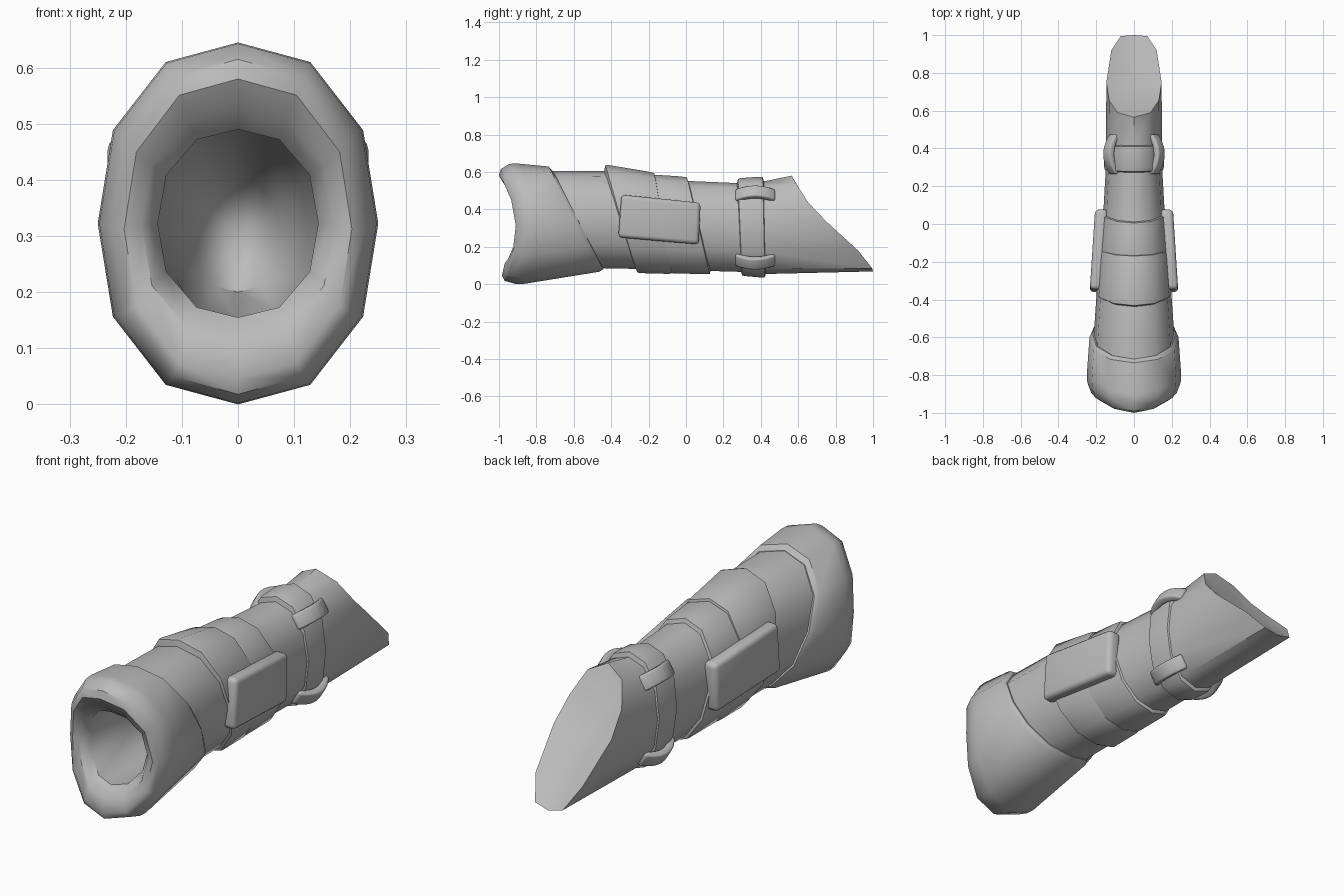
import bpy, bmesh, math
from mathutils import Vector

cube = bpy.data.objects.get("Cube")
if cube:
    bpy.data.objects.remove(cube, do_unlink=True)

gray = bpy.data.materials.new("neutral_gray")
gray.use_nodes = True
gray.diffuse_color = (0.5, 0.5, 0.5, 1)
gray.node_tree.nodes["Principled BSDF"].inputs["Base Color"].default_value = (0.5, 0.5, 0.5, 1)

N = 12
ANGLES = [2 * math.pi * i / N for i in range(N)]

# Sleeve profile: y, top z, bottom z, half width
BODY = [(-0.80, 0.605, 0.060, 0.222), (-0.62, 0.605, 0.078, 0.215),
        (-0.44, 0.605, 0.085, 0.203), (-0.20, 0.565, 0.080, 0.185),
        (0.00, 0.552, 0.074, 0.166), (0.28, 0.540, 0.066, 0.150),
        (0.42, 0.550, 0.054, 0.149), (0.565, 0.580, 0.057, 0.147),
        (0.75, 0.580, 0.062, 0.146), (1.00, 0.580, 0.068, 0.144)]


def body_at(y):
    """Interpolated top, bottom and half width of the sleeve."""
    for a, b in zip(BODY, BODY[1:]):
        if y <= b[0]:
            t = max(0, (y - a[0]) / (b[0] - a[0]))
            return [a[k] + (b[k] - a[k]) * t for k in (1, 2, 3)]
    return BODY[-1][1:]


def point(a, y, top, bottom, half):
    """Point on a slightly squared twelve-sided oval."""
    k = 1.0 if abs(math.sin(2 * a)) < 0.01 else 1.03
    return Vector((half * k * math.sin(a), y,
                   (top + bottom) / 2 + (top - bottom) / 2 * k * math.cos(a)))


def oval(y_of, top, bottom, half):
    return [point(a, y_of(math.cos(a)), top, bottom, half) for a in ANGLES]


def wrap(y_top, y_bottom, off_top, off_side, off_bottom):
    """Slanted ring lying on the sleeve, raised by an offset."""
    pts = []
    for a in ANGLES:
        c = math.cos(a)
        y = (y_top + y_bottom) / 2 + (y_top - y_bottom) / 2 * c
        t, b, h = body_at(y)
        pts.append(point(a, y, t + off_top, b - off_bottom, h + off_side))
    return pts


def finish(name, bm, bevel=0, angle=40):
    bmesh.ops.recalc_face_normals(bm, faces=bm.faces)
    if bevel:
        bmesh.ops.bevel(bm, geom=list(bm.edges), offset=bevel, segments=3,
                        profile=0.5, affect='EDGES')
    me = bpy.data.meshes.new(name)
    bm.to_mesh(me)
    bm.free()
    me.materials.append(gray)
    ob = bpy.data.objects.new(name, me)
    bpy.context.collection.objects.link(ob)
    bpy.ops.object.select_all(action='DESELECT')
    ob.select_set(True)
    bpy.context.view_layer.objects.active = ob
    bpy.ops.object.shade_smooth_by_angle(angle=math.radians(angle))
    return ob


def loft(name, rings, end=None, caps=False, bevel=0):
    """Skin a row of rings; close with a fan to a point or with flat caps."""
    bm = bmesh.new()
    rows = [[bm.verts.new(p) for p in r] for r in rings]
    n = len(rows[0])
    for r, s in zip(rows, rows[1:]):
        for i in range(n):
            j = (i + 1) % n
            bm.faces.new((r[i], r[j], s[j], s[i]))
    if end:
        tip = bm.verts.new(end)
        for i in range(n):
            bm.faces.new((rows[-1][i], rows[-1][(i + 1) % n], tip))
    if caps:
        bm.faces.new(rows[0])
        bm.faces.new(rows[-1])
    return finish(name, bm, bevel)


# Sleeve with an oblique, slightly hollow rear cut
CUT_Y = [0.565, 0.59, 0.655, 0.75, 0.92, 0.995, 1.0]
CUT_Z = [0.58, 0.535, 0.435, 0.335, 0.18, 0.085, 0.068]
CUT_X = [0, 0.088, 0.132, 0.146, 0.120, 0.070, 0]
rings = [oval(lambda c, y=row[0]: y, *row[1:]) for row in BODY[:7]]
cut = []
for i in range(N):
    k = min(i, N - i)
    cut.append(Vector((CUT_X[k] if i <= 6 else -CUT_X[k], CUT_Y[k], CUT_Z[k])))
loft("sleeve", rings + [cut], end=(0, 0.72, 0.315))

# Flared collar: raised shell, rounded lip and blind throat
loft("flared_collar", [
    wrap(-0.715, -0.44, -0.01, -0.01, -0.01),
    wrap(-0.715, -0.44, 0.002, 0.008, 0.004),
    wrap(-0.735, -0.465, 0.024, 0.022, 0.018),
    oval(lambda c: -0.80 - 0.09 * c * c - 0.015 * c, 0.645, 0.0, 0.25),
    oval(lambda c: -0.84 - 0.09 * c * c - 0.015 * c, 0.643, 0.002, 0.247),
    oval(lambda c: -0.895 - 0.085 * c * c - 0.01 * c, 0.615, 0.018, 0.226),
    oval(lambda c: -0.91 - 0.082 * c * c - 0.008 * c, 0.58, 0.045, 0.203),
    oval(lambda c: -0.90 - 0.07 * c * c, 0.53, 0.11, 0.172),
    oval(lambda c: -0.86 - 0.06 * c * c, 0.49, 0.155, 0.143),
    oval(lambda c: -0.60, 0.50, 0.145, 0.148),
    oval(lambda c: -0.10, 0.47, 0.15, 0.125),
    oval(lambda c: 0.25, 0.40, 0.20, 0.075)], end=(0, 0.33, 0.30))


def band(name, top, bottom, offsets):
    """Raised band with chamfered edges; top and bottom give its y range."""
    e = 0.022
    low = tuple(-0.012 for _ in range(3))
    mid = tuple(o * 0.85 for o in offsets)
    loft(name, [wrap(top[0], bottom[0], *low),
                wrap(top[0] + 0.008, bottom[0] + 0.01, *mid),
                wrap(top[0] + e, bottom[0] + e, *offsets),
                wrap(top[1] - e * 2, bottom[1] - e, *offsets),
                wrap(top[1] - 0.01, bottom[1] - 0.008, *mid),
                wrap(top[1], bottom[1], *low)])


# Slanted wrist bands and the rear retaining ring
band("front_band", (-0.44, -0.16), (-0.27, -0.07), (0.036, 0.010, 0.022))
band("middle_band", (-0.18, 0.015), (-0.095, 0.135), (0.022, 0.010, 0.018))
band("rear_ring", (0.27, 0.42), (0.29, 0.43), (0.026, 0.008, 0.020))

for s, side in ((1, "left"), (-1, "right")):
    # Rounded side plate
    corners = [(-0.345, 0.478), (0.078, 0.435), (0.068, 0.212), (-0.362, 0.25)]
    inner = [(s * (0.168 - 0.07 * (y + 0.35)), y, z) for y, z in corners]
    outer = [(s * (0.234 - 0.065 * (y + 0.35)), y, z) for y, z in corners]
    loft(side + "_side_plate", [inner, outer], caps=True, bevel=0.022)

    # Bowed straps above and below
    for deg, level in ((45, "upper"), (135, "lower")):
        a = math.radians(deg)
        sections = []
        for k in range(7):
            y = 0.265 + 0.21 * k / 6
            t, b, h = body_at(0.37)
            base = Vector((h * math.sin(a), y, (t + b) / 2 + (t - b) / 2 * math.cos(a)))
            out = Vector((math.sin(a) / h, 0, math.cos(a) / ((t - b) / 2))).normalized()
            along = Vector((-out.z, 0, out.x))
            c = base + out * (0.040 * (1 - (k / 3 - 1) ** 2) - 0.006)
            ring = [c + along * u * 0.034 + out * v * 0.017
                    for u, v in ((-1, -1), (1, -1), (1, 1), (-1, 1))]
            sections.append([(s * p.x, p.y, p.z) for p in ring])
        loft(f"{side}_{level}_strap", sections, caps=True, bevel=0.009)
